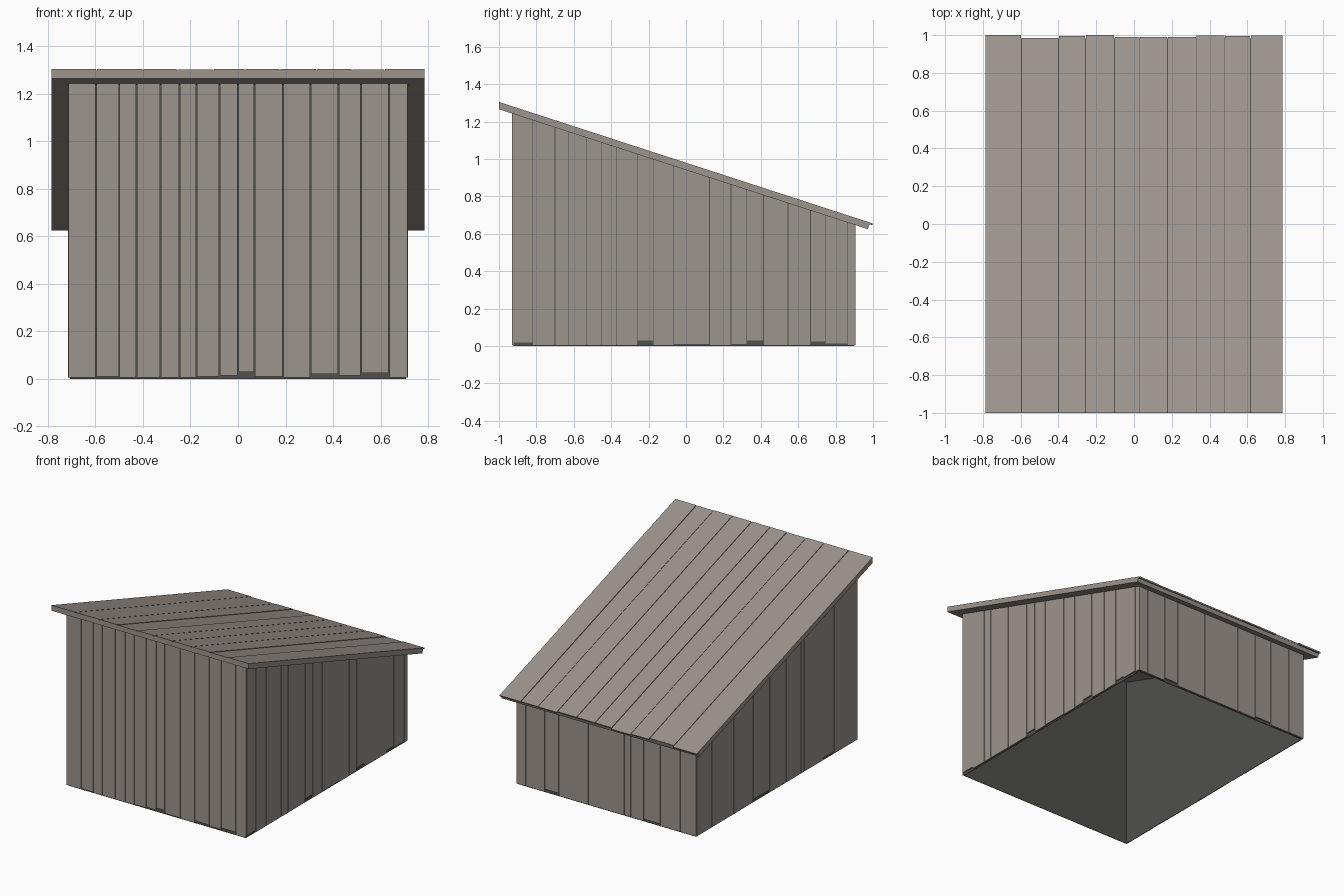
import bpy
import bmesh

old = bpy.data.objects.get("Cube")
if old:
    bpy.data.objects.remove(old, do_unlink=True)


def material(name, colour):
    m = bpy.data.materials.new(name)
    m.use_nodes = True
    m.diffuse_color = (*colour, 1)
    m.node_tree.nodes["Principled BSDF"].inputs["Base Color"].default_value = (*colour, 1)
    return m


WOOD = material("weathered wood", (0.335, 0.297, 0.267))
LINING = material("dark lining", (0.08, 0.082, 0.069))

SLOPE = -0.325
GAP_WIDTH = 0.004


def under_roof(y):
    return 1.266 + SLOPE * (y + 1)


def add_prism(bm, x0, x1, profile):
    """Extrude a y-z outline from x0 to x1."""
    face = bm.faces.new([bm.verts.new((x0, y, z)) for y, z in profile])
    ext = bmesh.ops.extrude_face_region(bm, geom=[face])
    moved = [g for g in ext["geom"] if isinstance(g, bmesh.types.BMVert)]
    bmesh.ops.translate(bm, vec=(x1 - x0, 0, 0), verts=moved)


def finish(bm, name, mats, rule=None):
    bmesh.ops.recalc_face_normals(bm, faces=bm.faces)
    bm.normal_update()
    if rule:
        for f in bm.faces:
            f.material_index = rule(f.normal)
    mesh = bpy.data.meshes.new(name)
    bm.to_mesh(mesh)
    bm.free()
    for m in mats:
        mesh.materials.append(m)
    obj = bpy.data.objects.new(name, mesh)
    bpy.context.collection.objects.link(obj)


def wall_outline(y0, y1, bottom):
    """Upright board outline whose top follows the roof pitch."""
    lift = 0.003
    return [(y0, bottom), (y1, bottom),
            (y1, under_roof(y1) + lift), (y0, under_roof(y0) + lift)]


def boards(cuts, lifted):
    """Yield start, end and bottom height of each board between cuts."""
    for i, (a, b) in enumerate(zip(cuts, cuts[1:])):
        yield a + GAP_WIDTH / 2, b - GAP_WIDTH / 2, lifted.get(i, 0.006)


# Thin dark lining behind the boards: four walls, open below
bm = bmesh.new()
for side in (-1, 1):
    add_prism(bm, side * 0.704, side * 0.708, wall_outline(-.922, .897, 0))
for y in (-.922, .893):
    add_prism(bm, -.704, .704, wall_outline(y, y + .004, 0))
finish(bm, "wall_lining", [LINING])

# Front and back wall boards
front_cuts = [-.715, -.597, -.5, -.428, -.327, -.247, -.175, -.078, 0,
              .07, .19, .306, .424, .517, .635, .715]
front_lifts = {1: .01, 6: .01, 7: .015, 8: .03, 9: .01, 11: .02, 12: .014, 13: .025}
back_cuts = [-.715, -.586, -.43, -.297, -.193, -.143, .143, .378, .49, .64, .715]
for name, cuts, lifted, y0, y1 in (
        ("front_boards", front_cuts, front_lifts, -.93, -.919),
        ("back_boards", back_cuts, {2: .02, 7: .025}, .894, .905)):
    bm = bmesh.new()
    for a, b, bottom in boards(cuts, lifted):
        add_prism(bm, a, b, wall_outline(y0, y1, bottom))
    finish(bm, name, [WOOD])

# Side wall boards, each side with its own board widths
left_cuts = [-.925, -.82, -.7, -.63, -.53, -.45, -.37, -.26, -.175, -.065, .125,
             .24, .325, .415, .545, .665, .745, .865, .9]
left_lifts = {0: .02, 7: .03, 9: .01, 11: .01, 12: .03, 15: .025, 16: .014}
right_cuts = [-.925, -.8, -.66, -.54, -.32, -.285, -.115, .07, .26, .48, .73, .83, .9]
for name, side, cuts, lifted in (("left_boards", 1, left_cuts, left_lifts),
                                 ("right_boards", -1, right_cuts, {2: .02, 7: .025})):
    bm = bmesh.new()
    for a, b, bottom in boards(cuts, lifted):
        add_prism(bm, side * 0.705, side * 0.716, wall_outline(a, b, bottom))
    finish(bm, name, [WOOD])

# Sloping roof slab with a squared rear edge
bm = bmesh.new()
add_prism(bm, -.785, .785, [(-1, under_roof(-1)), (.972, under_roof(.972)),
                            (.982, under_roof(.982) + .033), (-1, under_roof(-1) + .033)])
finish(bm, "roof_slab", [WOOD, LINING], lambda n: 1 if n.z > 0.5 else 0)

# Roof boards with uneven rear ends
roof_cuts = [-.787, -.595, -.4, -.257, -.103, .03, .177, .33, .48, .617, .787]
rear_ends = [1, .985, .995, 1, .99, .99, .99, .997, .994, .997]
bm = bmesh.new()
for i, (a, b, _) in enumerate(boards(roof_cuts, {})):
    end = rear_ends[i]
    top = .037 if i in (3, 8) else .039
    add_prism(bm, a, b, [(-1.0, under_roof(-1) + .03), (end - .003, under_roof(end) + .03),
                         (end, under_roof(end) + top), (-1.0, under_roof(-1) + top)])
finish(bm, "roof_boards", [WOOD])
